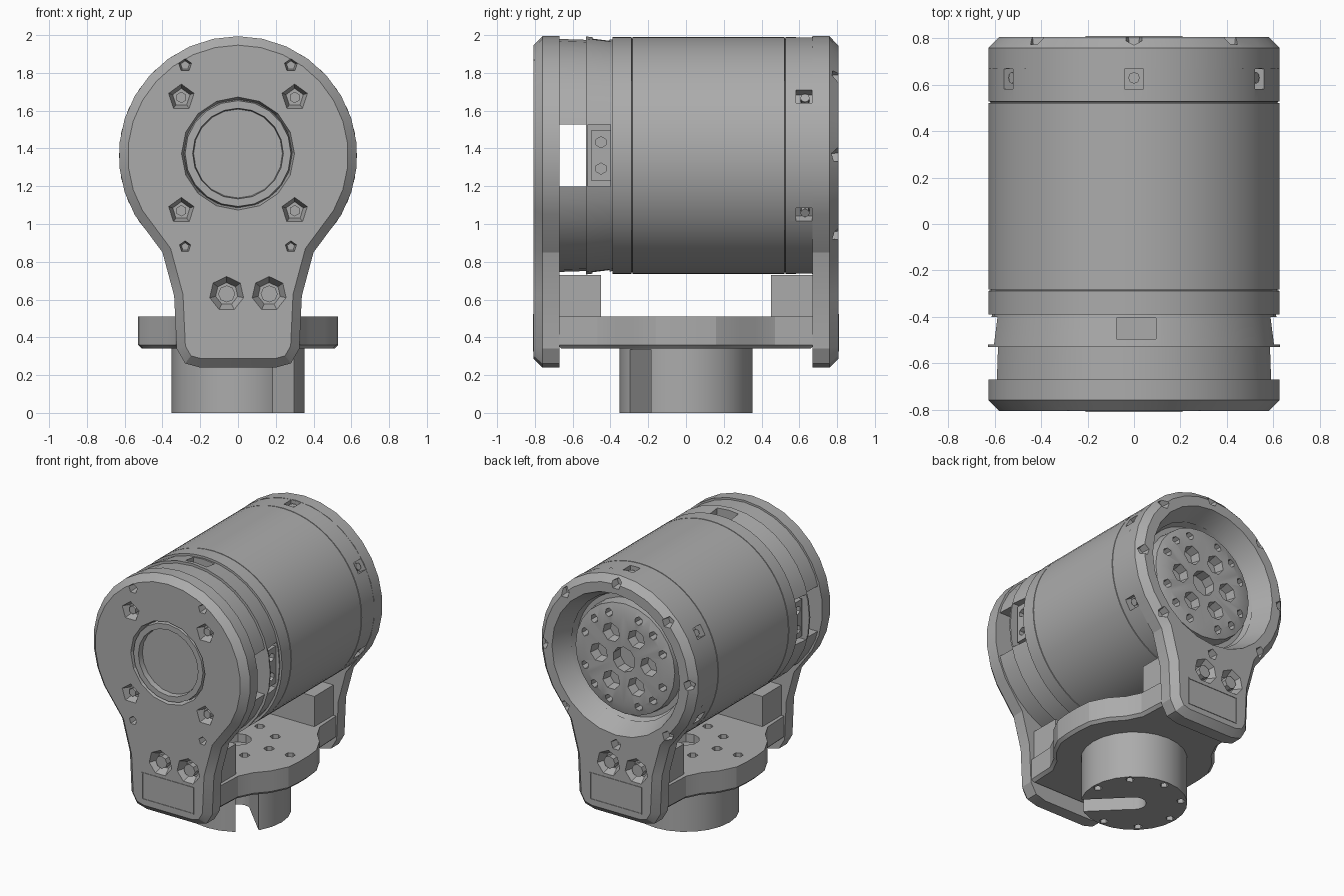
import bpy, bmesh
from math import pi, sin, cos, radians
from mathutils import Matrix, Vector

cube = bpy.data.objects.get("Cube")
if cube:
    bpy.data.objects.remove(cube, do_unlink=True)

AXIS_Z = 1.363          # height of the motor axis
FRONT = Vector((0, -1, 0))
UP = Vector((0, 0, 1))

grey = bpy.data.materials.new("machined grey")
grey.use_nodes = True
grey.diffuse_color = (0.41, 0.41, 0.41, 1)
grey.node_tree.nodes["Principled BSDF"].inputs["Base Color"].default_value = grey.diffuse_color


def finish(name, bm, angle=30):
    bmesh.ops.recalc_face_normals(bm, faces=bm.faces[:])
    mesh = bpy.data.meshes.new(name)
    bm.to_mesh(mesh)
    bm.free()
    mesh.materials.append(grey)
    obj = bpy.data.objects.new(name, mesh)
    bpy.context.collection.objects.link(obj)
    smooth(obj, angle)
    return obj


def smooth(obj, angle):
    bpy.ops.object.select_all(action='DESELECT')
    obj.select_set(True)
    bpy.context.view_layer.objects.active = obj
    bpy.ops.object.shade_smooth_by_angle(angle=radians(angle))


def rod(bm, centre, direction, r1, r2, length, sides=6):
    """Cone or cylinder centred on a point; r2 is at the end the direction points to."""
    turn = Vector(direction).to_track_quat('Z', 'Y').to_matrix().to_4x4()
    bmesh.ops.create_cone(bm, cap_ends=True, segments=sides, radius1=r1, radius2=r2,
                          depth=length, matrix=Matrix.Translation(centre) @ turn)


def block(bm, centre, size, turn=Matrix()):
    bmesh.ops.create_cube(bm, size=1, matrix=turn @ Matrix.Translation(centre) @ Matrix.Diagonal((*size, 1)))


def lathe(profile, sides=64):
    """Revolve (radius, y) points about the motor axis."""
    bm = bmesh.new()
    verts = [bm.verts.new((r, y, AXIS_Z)) for r, y in profile]
    edges = [bm.edges.new(pair) for pair in zip(verts, verts[1:])]
    bmesh.ops.spin(bm, geom=verts + edges, cent=(0, 0, AXIS_Z), axis=(0, 1, 0),
                   angle=2 * pi, steps=sides)
    bmesh.ops.remove_doubles(bm, verts=bm.verts[:], dist=1e-4)
    return bm


def slab(points, offset, bevel):
    """Extrude a closed outline and chamfer the edge of the extruded end."""
    bm = bmesh.new()
    face = bm.faces.new([bm.verts.new(p) for p in points])
    out = bmesh.ops.extrude_face_region(bm, geom=[face], use_keep_orig=True)["geom"]
    bmesh.ops.translate(bm, vec=offset, verts=[g for g in out if isinstance(g, bmesh.types.BMVert)])
    rim = [g for g in out if isinstance(g, bmesh.types.BMEdge)]
    bmesh.ops.recalc_face_normals(bm, faces=bm.faces[:])
    bmesh.ops.bevel(bm, geom=rim, offset=bevel, segments=1, affect='EDGES')
    return bm


def carve(obj, cutter_bm, angle=30):
    cutter = finish("cutter", cutter_bm)
    cutter.hide_render = True
    mod = obj.modifiers.new("cut", 'BOOLEAN')
    mod.operation, mod.solver, mod.object, mod.use_self = 'DIFFERENCE', 'EXACT', cutter, True
    bpy.context.view_layer.update()
    mesh = bpy.data.meshes.new_from_object(obj.evaluated_get(bpy.context.evaluated_depsgraph_get()))
    obj.modifiers.clear()
    obj.data = mesh
    bpy.data.objects.remove(cutter, do_unlink=True)
    smooth(obj, angle)


def around(radius, degrees, y):
    return Vector((radius * cos(radians(degrees)), y, AXIS_Z + radius * sin(radians(degrees))))


# Motor barrel with two thin grooves, six notches and a recessed rear end
profile = [(0, -0.39), (0.627, -0.39)]
for g in (-0.285, 0.525):
    profile += [(0.627, g - 0.003), (0.619, g - 0.002), (0.619, g + 0.002), (0.627, g + 0.003)]
barrel = finish("motor_barrel", lathe(profile + [(0.627, 0.672), (0.46, 0.672), (0.44, 0.62), (0, 0.62)]))
cut = bmesh.new()
for a in range(30, 390, 60):
    spin = Matrix.Translation((0, 0, AXIS_Z)) @ Matrix.Rotation(radians(a), 4, 'Y')
    block(cut, (0.62, 0.625, 0), (0.1, 0.085, 0.08), spin)
carve(barrel, cut)

# Screw heads inside the notches
bm = bmesh.new()
for a in range(30, 390, 60):
    rod(bm, around(0.585, a, 0.63), around(1, a, 0) - Vector((0, 0, AXIS_Z)), 0.025, 0.025, 0.05, 8)
finish("notch_screws", bm)

# Front housing: hollow tube, then a solid disc with windows
tube = finish("front_housing_tube", lathe([(0.617, -0.68), (0.612, -0.53), (0.5, -0.53),
                                           (0.5, -0.68), (0.617, -0.68)], 32))
cut = bmesh.new()
block(cut, (0, -0.6, AXIS_Z), (1.5, 0.3, 0.33))
carve(tube, cut)
disc = finish("front_housing_disc", lathe([(0, -0.53), (0.63, -0.53), (0.612, -0.385), (0, -0.385)], 32))
cut = bmesh.new()
for s in (-1, 1):
    block(cut, (s * 0.6, -0.46, AXIS_Z), (0.22, 0.12, 0.33))
    block(cut, (0.01, -0.45, AXIS_Z + s * 0.6), (0.17, 0.09, 0.16))
carve(disc, cut)
for side, s in (("left", 1), ("right", -1)):
    bm = bmesh.new()
    block(bm, (s * 0.535, -0.45, AXIS_Z), (0.1, 0.1, 0.27))
    socket = finish(side + "_connector", bm)
    cut = bmesh.new()
    for z in (-0.07, 0.07):
        rod(cut, (s * 0.58, -0.45, AXIS_Z + z), (s, 0, 0), 0.03, 0.03, 0.06)
    carve(socket, cut)

# Keyhole shaped end plates
half = [(0.2, 0.24), (0.28, 0.262), (0.325, 0.34), (0.338, 0.62), (0.40, 0.85)]
ring = [around(0.631, a, 0) for a in range(-30, 211, 12)]
outline = [(x, z) for x, z in half] + [(p.x, p.z) for p in ring] + [(-x, z) for x, z in reversed(half)]
BOLTS = (-0.06, 0.165)


def end_plate(name, turn, details):
    plate = finish(name, slab([(x, -0.67, z) for x, z in outline], (0, -0.137, 0), 0.047), 20)
    cut = bmesh.new()
    for x in BOLTS:
        rod(cut, (x, -0.79, 0.63), FRONT, 0.06, 0.105, 0.08, 7)
    details(cut)
    carve(plate, cut, 20)
    # Thin frame line around the label panel
    frame = bmesh.new()
    for s in (-1, 1):
        block(frame, (s * 0.205, -0.805, 0.425), (0.008, 0.012, 0.198))
        block(frame, (0, -0.805, 0.425 + s * 0.095), (0.402, 0.012, 0.008))
    parts = [plate, finish(name + "_panel_frame", frame)]
    for i, x in enumerate(BOLTS):
        bm = bmesh.new()
        rod(bm, (x, -0.77, 0.63), FRONT, 0.045, 0.045, 0.05, 8)
        parts.append(finish(f"{name}_bolt_{i + 1}", bm))
    for part in parts:
        part.data.transform(turn)


def front_details(cut):
    rod(cut, (0, -0.81, AXIS_Z + 0.01), FRONT, 0.285, 0.315, 0.1, 16)
    for s in (-1, 1):
        for x, z, r in ((0.28, 1.84, 0.04), (0.3, 1.67, 0.08), (0.3, 1.07, 0.08), (0.28, 0.88, 0.035)):
            rod(cut, (s * x, -0.79, z), FRONT, r * 0.6, r, 0.08, 5)


def rear_details(cut):
    rod(cut, (0, -0.74, AXIS_Z), FRONT, 0.45, 0.52, 0.16, 24)
    for a in range(0, 360, 45):
        rod(cut, around(0.585, a, -0.79), FRONT, 0.03, 0.045, 0.08, 5)


end_plate("front_plate", Matrix(), front_details)
end_plate("rear_plate", Matrix.Rotation(pi, 4, 'Z'), rear_details)

# Front cover screws sitting in the larger pockets
bm = bmesh.new()
for x in (-0.3, 0.3):
    for z in (1.07, 1.67):
        rod(bm, (x, -0.765, z), FRONT, 0.03, 0.03, 0.04, 6)
finish("front_cover_screws", bm)

# Front hub ring with a sunken centre
hub = finish("front_hub", lathe([(0, -0.765), (0.235, -0.765), (0.24, -0.803), (0.28, -0.803),
                                 (0.29, -0.75), (0, -0.75)], 20))
hub.location.z = 0.01

# Rear output rotor with its ring of holes
rotor = finish("output_rotor", lathe([(0, 0.6), (0.41, 0.6), (0.4, 0.7), (0.33, 0.72), (0, 0.71)], 24))
cut = bmesh.new()
rod(cut, (0, 0.69, AXIS_Z), -FRONT, 0.09, 0.09, 0.12, 10)
for a in range(0, 360, 60):
    rod(cut, around(0.2, a, 0.7), -FRONT, 0.055, 0.075, 0.1, 7)
for a in range(45, 405, 90):
    for d in (-24, 0, 24):
        rod(cut, around(0.335, a + d, 0.71), -FRONT, 0.025, 0.034, 0.1, 6)
carve(rotor, cut)

# Base plate, wide in the middle and necked toward both ends
quarter = [(0.53, 0.06), (0.52, 0.16), (0.46, 0.28), (0.38, 0.37), (0.33, 0.47), (0.32, 0.68)]
right = [(x, -y) for x, y in reversed(quarter)] + quarter
loop = right + [(-x, -y) for x, y in right]
base = finish("base_plate", slab([(x, y, 0.51) for x, y in loop], (0, 0, -0.17), 0.02), 20)
cut = bmesh.new()
rod(cut, (0, 0, 0.5), UP, 0.09, 0.09, 0.1, 10)
for a in range(0, 360, 45):
    rod(cut, (0.25 * cos(radians(a)), 0.25 * sin(radians(a)), 0.5), UP, 0.035, 0.035, 0.1)
for x in (-0.42, 0.42):
    rod(cut, (x, 0, 0.5), UP, 0.035, 0.035, 0.1)
carve(base, cut, 20)

# Spacer blocks between the base and the end plates
for name, s in (("front", -1), ("rear", 1)):
    bm = bmesh.new()
    block(bm, (0, s * 0.565, 0.615), (0.6, 0.23, 0.23))
    finish(name + "_spacer", bm)

# Round stem with a diagonal slot and small holes underneath
bm = bmesh.new()
rod(bm, (0, 0, 0.175), UP, 0.352, 0.352, 0.35, 24)
stem = finish("stem", bm)
cut = bmesh.new()
diagonal = Matrix.Rotation(-pi / 4, 4, 'Z')
block(cut, (0.25, 0, 0.1), (0.5, 0.156, 0.47), diagonal)
rod(cut, (0, 0, 0.1), UP, 0.08, 0.08, 0.47, 16)
for a in range(0, 300, 45):
    rod(cut, (0.31 * cos(radians(a)), 0.31 * sin(radians(a)), 0.02), UP, 0.03, 0.03, 0.08, 5)
carve(stem, cut)
